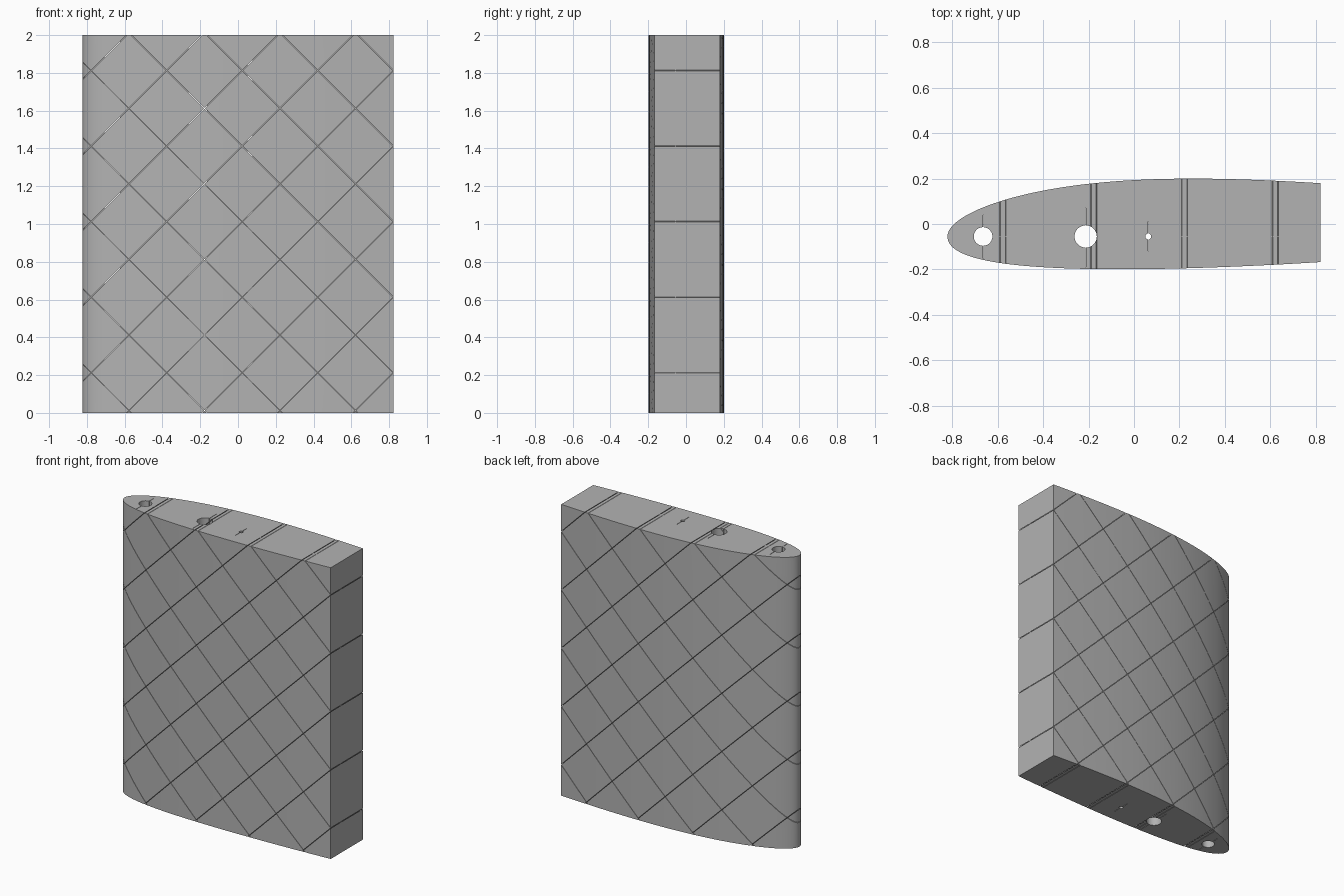
import bpy, bmesh, math
from mathutils import Matrix, Vector

if "Cube" in bpy.data.objects:
    bpy.data.objects.remove(bpy.data.objects["Cube"], do_unlink=True)

NOSE, TAIL, CHORD_Y, HEIGHT = -0.822, 0.822, -0.055, 2.0
SLIT, WEB = 0.0025, 0.003

grey = bpy.data.materials.new("foam grey")
grey.use_nodes = True
grey.diffuse_color = (0.45, 0.45, 0.45, 1)
grey.node_tree.nodes["Principled BSDF"].inputs["Base Color"].default_value = (0.45, 0.45, 0.45, 1)


def finish(bm, name):
    bmesh.ops.recalc_face_normals(bm, faces=bm.faces)
    mesh = bpy.data.meshes.new(name)
    bm.to_mesh(mesh)
    bm.free()
    mesh.materials.append(grey)
    obj = bpy.data.objects.new(name, mesh)
    bpy.context.collection.objects.link(obj)
    return obj


def thickness(samples):
    """Aerofoil half-thickness curve through four (distance, height) samples."""
    rows = Matrix([(math.sqrt(d), d, d * d, d ** 3) for d, h in samples])
    k = rows.inverted() @ Vector([h for d, h in samples])
    return lambda d: k[0] * math.sqrt(d) + k[1] * d + k[2] * d * d + k[3] * d ** 3


def box(bm, centre, size, angle=0.0):
    m = Matrix.Translation(centre) @ Matrix.Rotation(angle, 4, 'Y') @ Matrix.Diagonal((*size, 1))
    bmesh.ops.create_cube(bm, size=1, matrix=m)


def cut(target, bm, name):
    cutter = finish(bm, name)
    cutter.hide_render = True
    mod = target.modifiers.new(name, 'BOOLEAN')
    mod.operation, mod.solver, mod.object = 'DIFFERENCE', 'EXACT', cutter
    bpy.context.view_layer.objects.active = target
    bpy.ops.object.modifier_apply(modifier=name)
    bpy.data.objects.remove(cutter, do_unlink=True)


# Wing section: extruded aerofoil with a blunt tail
upper = thickness([(0.255, 0.162), (0.63, 0.233), (1.1, 0.255), (1.64, 0.235)])
lower = thickness([(0.255, 0.12), (0.7, 0.144), (1.15, 0.137), (1.64, 0.113)])
STEPS = 48
dist = [(TAIL - NOSE) * (i / STEPS) ** 2 for i in range(STEPS + 1)]
outline = [(NOSE + d, CHORD_Y + upper(d)) for d in reversed(dist)]
outline += [(NOSE + d, CHORD_Y - lower(d)) for d in dist[1:]]
bm = bmesh.new()
base = bm.faces.new([bm.verts.new((x, y, 0)) for x, y in outline])
top = bmesh.ops.extrude_face_region(bm, geom=[base])["geom"]
bmesh.ops.translate(bm, vec=(0, 0, HEIGHT), verts=[v for v in top if isinstance(v, bmesh.types.BMVert)])
wing = finish(bm, "wing_section")

# Diagonal slits in both directions, leaving a thin web on the chord plane
for direction, start in ((1, -0.565), (-1, -0.61)):
    bm = bmesh.new()
    for k in range(9):
        offset = start + 0.4 * k
        for side in (-1, 1):
            y = CHORD_Y + side * (WEB + 0.2)
            box(bm, (0, y, offset), (6, 0.4, SLIT), direction * math.pi / 4)
    cut(wing, bm, "diagonal_slits")

# Upright slots beside the spar holes: x, front y, back y
bm = bmesh.new()
for x, front, back in ((-0.665, -0.153, 0.04), (-0.213, -0.19, 0.07), (0.063, -0.12, 0.01)):
    for a, b in ((front, CHORD_Y - WEB), (CHORD_Y + WEB, back)):
        box(bm, (x, (a + b) / 2, HEIGHT / 2), (SLIT, b - a, HEIGHT + 0.2))
cut(wing, bm, "spar_slots")

# Round spar and pin holes running the full height
bm = bmesh.new()
for x, radius in ((-0.665, 0.041), (-0.213, 0.049), (0.063, 0.013)):
    bmesh.ops.create_cone(bm, cap_ends=True, segments=40, radius1=radius, radius2=radius,
                          depth=HEIGHT + 0.4, matrix=Matrix.Translation((x, CHORD_Y, HEIGHT / 2)))
cut(wing, bm, "spar_holes")

# Smooth skin with crisp rims
bpy.ops.object.select_all(action='DESELECT')
wing.select_set(True)
bpy.context.view_layer.objects.active = wing
bpy.ops.object.shade_smooth_by_angle(angle=math.radians(30))
